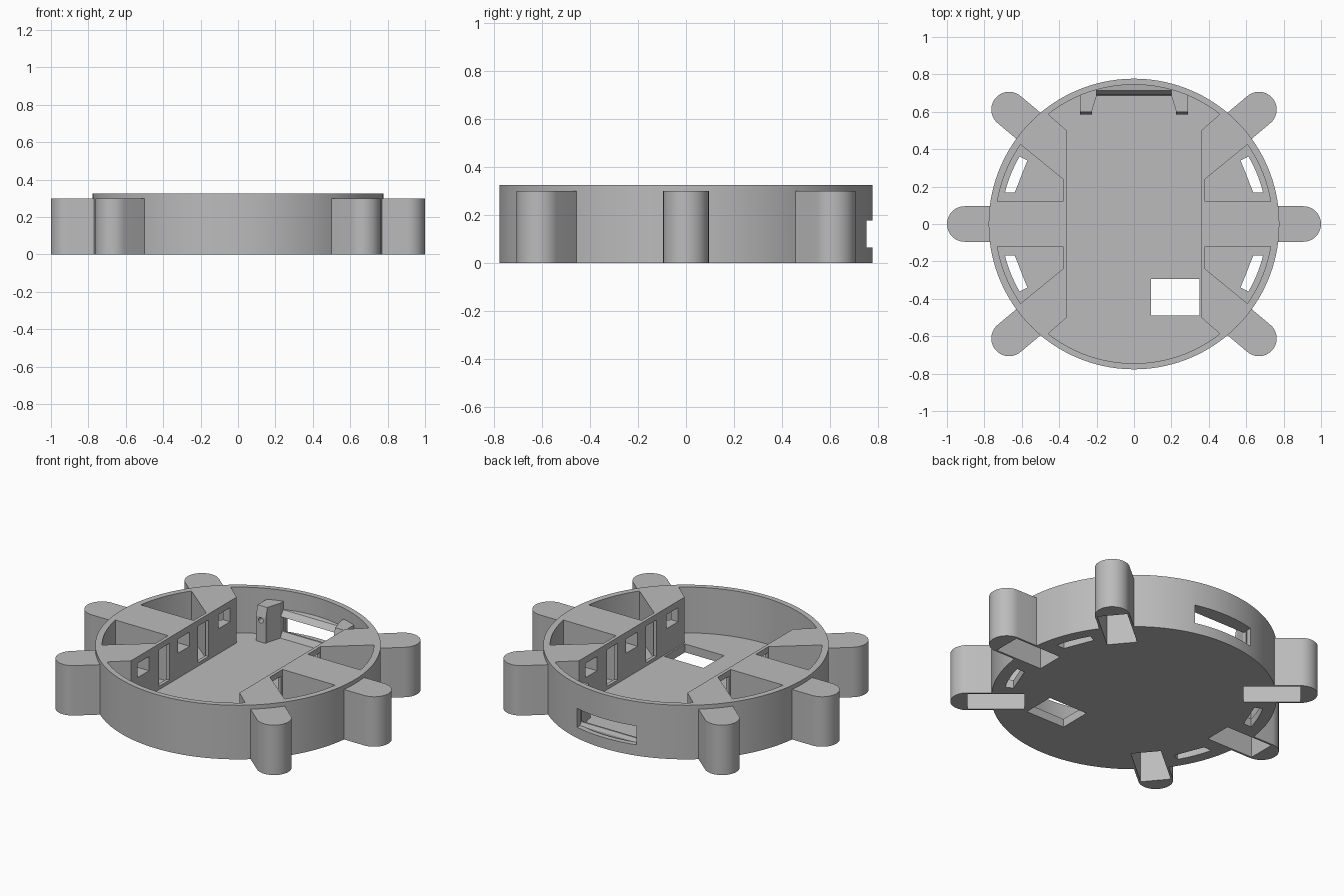
import bpy, bmesh
from math import cos, sin, radians, atan2, degrees
from mathutils import Matrix

cube = bpy.data.objects.get("Cube")
if cube:
    bpy.data.objects.remove(cube, do_unlink=True)

grey = bpy.data.materials.new("plain grey")
grey.use_nodes = True
COLOR = (0.5, 0.5, 0.5, 1)
grey.diffuse_color = COLOR
grey.node_tree.nodes["Principled BSDF"].inputs["Base Color"].default_value = COLOR

HEIGHT, FLOOR, ARM_TOP = 0.325, 0.05, 0.30
OUTER, INNER = 0.777, 0.745


def arc(r, a, b, n, cx=0, cy=0):
    """Points on a circle from angle a to b in degrees."""
    angles = [radians(a + (b - a) * i / n) for i in range(n + 1)]
    return [(cx + r * cos(t), cy + r * sin(t)) for t in angles]


def prism(name, points, low, high, matrix=None):
    """Extrude a flat outline from low to high along z."""
    bm = bmesh.new()
    face = bm.faces.new([bm.verts.new((x, y, low)) for x, y in points])
    top = bmesh.ops.extrude_face_region(bm, geom=[face])["geom"]
    moved = [v for v in top if isinstance(v, bmesh.types.BMVert)]
    bmesh.ops.translate(bm, verts=moved, vec=(0, 0, high - low))
    if matrix:
        bm.transform(matrix)
    bmesh.ops.recalc_face_normals(bm, faces=bm.faces)
    mesh = bpy.data.meshes.new(name)
    bm.to_mesh(mesh)
    bm.free()
    mesh.materials.append(grey)
    obj = bpy.data.objects.new(name, mesh)
    bpy.context.collection.objects.link(obj)
    return obj


def rect(x0, x1, y0, y1):
    return [(x0, y0), (x1, y0), (x1, y1), (x0, y1)]


def combine(target, tool, operation):
    """Apply a boolean and discard the tool."""
    mod = target.modifiers.new("cut", 'BOOLEAN')
    mod.operation, mod.solver, mod.object = operation, 'EXACT', tool
    bpy.context.view_layer.objects.active = target
    bpy.ops.object.modifier_apply(modifier=mod.name)
    bpy.data.objects.remove(tool, do_unlink=True)


def flip(points, sx, sy):
    return [(x * sx, y * sy) for x, y in points]


# Round body
body = prism("round_housing", arc(OUTER, 0, 360, 120)[:-1], 0, HEIGHT)

# Six rounded arms, each drawn along +x from its lobe centre
arm_places = [(0.905, 0, 0), (-0.905, 0, 180)]
for sx in (1, -1):
    for sy in (1, -1):
        arm_places.append((0.668 * sx, 0.612 * sy,
                           degrees(atan2(sin(radians(40)) * sy, cos(radians(40)) * sx))))
arm_frames = [Matrix.Translation((x, y, 0)) @ Matrix.Rotation(radians(a), 4, 'Z')
              for x, y, a in arm_places]
arm_outline = arc(0.095, -90, 90, 20) + [(-0.25, 0.095), (-0.25, -0.095)]
for frame in arm_frames:
    combine(body, prism("arm", arm_outline, 0, ARM_TOP, frame), 'UNION')

# Central bay between the two side blocks
bay = [(0.36, -0.5), (0.36, 0.5)] + arc(INNER, 52, 128, 40)
bay += [(-0.36, 0.5), (-0.36, -0.5)] + arc(INNER, 232, 308, 40)
combine(body, prism("bay", bay, FLOOR, 1), 'DIFFERENCE')

# Pockets, floor slits and wall slots, four of each
pocket = [(0.38, 0.24), (0.38, 0.12)] + arc(0.74, 9.3, 35, 14)
slit = [(0.57, 0.34), (0.638, 0.168)] + arc(0.71, 13.7, 30.5, 8)
for sx in (1, -1):
    for sy in (1, -1):
        combine(body, prism("pocket", flip(pocket, sx, sy), FLOOR, 1), 'DIFFERENCE')
        combine(body, prism("slit", flip(slit, sx, sy), -1, 0.2), 'DIFFERENCE')
        slot = flip(rect(0.3, 0.42, 0.135, 0.235), sx, sy)
        combine(body, prism("slot", slot, 0.07, 0.29), 'DIFFERENCE')

# Hollow channels under the arms
for frame in arm_frames:
    channel = rect(-0.31, 0, -0.083, 0.083)
    combine(body, prism("channel", channel, -1, 0.27, frame), 'DIFFERENCE')

# Wire windows from the bay into the channels
for sx in (1, -1):
    for y, reach in ((-0.385, 0.47), (0, 0.63), (0.385, 0.47)):
        window = flip(rect(0.3, reach, y - 0.055, y + 0.055), sx, 1)
        combine(body, prism("window", window, 0.2, 0.285), 'DIFFERENCE')

# Floor opening and rear port
combine(body, prism("opening", rect(0.09, 0.35, -0.49, -0.295), -1, 0.2), 'DIFFERENCE')
combine(body, prism("port", rect(-0.197, 0.197, 0.72, 1), 0.065, 0.178), 'DIFFERENCE')

# Rails above and below the rear port: profile is (y, z), run along x
along_x = Matrix(((0, 0, 1, 0), (1, 0, 0, 0), (0, 1, 0, 0), (0, 0, 0, 1)))
lower = [(0.685, 0.045), (0.705, 0.085), (0.715, 0.085), (0.725, 0.065), (0.725, 0.045)]
upper = [(0.69, 0.178), (0.715, 0.21), (0.75, 0.215), (0.75, 0.178)]
rails = [prism("lower_rail", lower, -0.2, 0.2, along_x),
         prism("upper_rail", upper, -0.2, 0.2, along_x)]

# Clip posts beside the port, each with a screw hole
post_outline = [(0.2, 0.72), (0.2, 0.685), (0.225, 0.605), (0.225, 0.585),
                (0.29, 0.585), (0.29, 0.69)]
along_y = Matrix.Rotation(radians(90), 4, 'X')
for sx, side in ((1, "left"), (-1, "right")):
    post = prism(side + "_clip_post", flip(post_outline, sx, 1), 0.045, 0.26)
    hole = prism("hole", arc(0.016, 0, 360, 16, 0.258 * sx, 0.18)[:-1], -0.65, -0.5, along_y)
    combine(post, hole, 'DIFFERENCE')
    wedge = prism("wedge", [(0.5, 0.2), (0.585, 0.2), (0.61, 0.3), (0.5, 0.3)], -1, 1, along_x)
    combine(post, wedge, 'DIFFERENCE')

# Smooth round walls, keep edges crisp
for obj in bpy.context.view_layer.objects:
    obj.select_set(obj == body)
bpy.context.view_layer.objects.active = body
bpy.ops.object.shade_smooth_by_angle(angle=radians(25))
